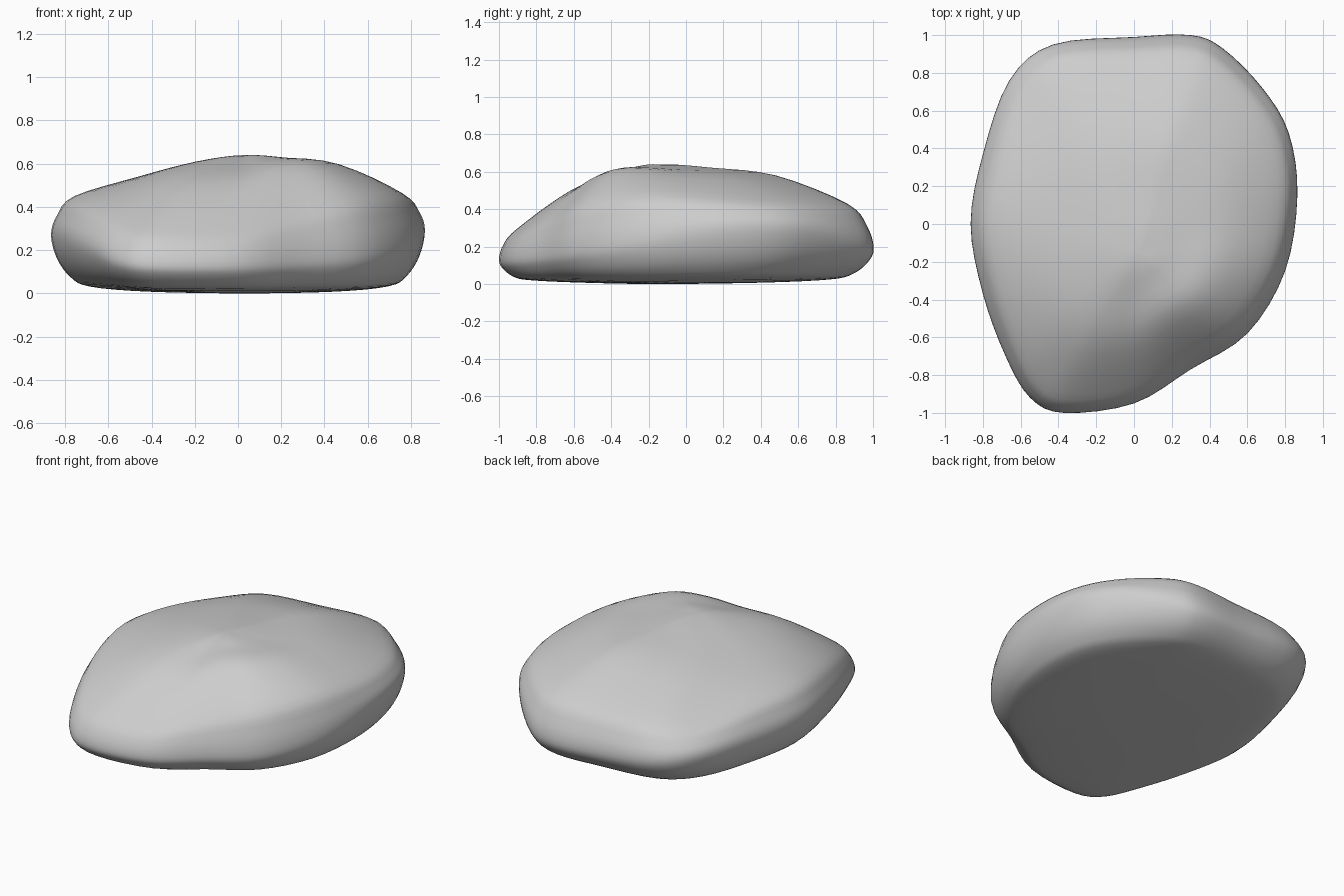
import bpy
import bmesh
from mathutils import Vector

default_cube = bpy.data.objects.get("Cube")
if default_cube:
    bpy.data.objects.remove(default_cube, do_unlink=True)

# Outline of the rock, clockwise seen from above:
# x, y, height of the widest point, height of the shoulder, height of the upper slope
OUTLINE = [
    (-.865, 0, .27, .45, .54), (-.80, .37, .26, .44, .54),
    (-.66, .76, .25, .40, .54), (-.43, .95, .22, .41, .55),
    (0, .99, .19, .42, .57), (.30, 1, .19, .43, .58),
    (.47, .93, .22, .44, .58), (.68, .72, .28, .45, .58),
    (.82, .48, .30, .45, .58), (.865, .15, .29, .46, .585),
    (.80, -.25, .23, .47, .60), (.60, -.58, .18, .44, .60),
    (.30, -.77, .15, .37, .57), (0, -.95, .13, .30, .51),
    (-.37, -1, .13, .30, .50), (-.55, -.92, .15, .32, .51),
    (-.68, -.70, .21, .38, .53), (-.80, -.37, .26, .43, .54),
]
CENTRE = Vector((.03, -.15, 0))
APEX_HEIGHT = .64
STEPS_AROUND, STEPS_UP = 4, 4


def spline(a, b, c, d, t):
    """Point between b and c on a smooth curve through all four."""
    return b + .5 * t * (c - a + t * (2 * a - 5 * b + 4 * c - d
                                      + t * (3 * (b - c) + d - a)))


def smooth_loop(points, steps):
    n = len(points)
    return [spline(points[i - 1], points[i], points[(i + 1) % n],
                   points[(i + 2) % n], k / steps)
            for i in range(n) for k in range(steps)]


def ring(scale, height):
    """Closed ring: the outline scaled to the centre at a height per point."""
    points = []
    for x, y, waist, shoulder, slope in OUTLINE:
        p = CENTRE + (Vector((x, y, 0)) - CENTRE) * scale
        p.z = height(waist, shoulder, slope)
        points.append(p)
    return smooth_loop(points, STEPS_AROUND)


# Control rings from the underside to the crown
rings = [
    ring(.5, lambda w, s, m: .008),
    ring(.8, lambda w, s, m: .01 + .08 * w),
    ring(.9, lambda w, s, m: .28 * w),
    ring(.97, lambda w, s, m: .6 * w),
    ring(1, lambda w, s, m: w),
    ring(.97, lambda w, s, m: w + .5 * (s - w)),
    ring(.88, lambda w, s, m: s),
    ring(.55, lambda w, s, m: m),
    ring(.25, lambda w, s, m: m + .7 * (APEX_HEIGHT - m)),
]
count = len(rings[0])
bottom = CENTRE.copy()
apex = CENTRE + Vector((0, 0, APEX_HEIGHT))

# Smooth each upright profile, carrying it over both poles to the far side
profiles = []
for i in range(count):
    far = (i + count // 2) % count
    path = [rings[0][far], bottom] + [r[i] for r in rings] + [apex, rings[-1][far]]
    profiles.append([spline(*path[j:j + 4], k / STEPS_UP)
                     for j in range(len(path) - 3) for k in range(STEPS_UP)][1:])

# Skin the profiles
bm = bmesh.new()
columns = [[bm.verts.new(p) for p in profile] for profile in profiles]
low, high = bm.verts.new(bottom), bm.verts.new(apex)
for i in range(count):
    a, b = columns[i - 1], columns[i]
    bm.faces.new((low, a[0], b[0]))
    bm.faces.new((high, b[-1], a[-1]))
    for j in range(len(a) - 1):
        bm.faces.new((a[j], a[j + 1], b[j + 1], b[j]))
bmesh.ops.recalc_face_normals(bm, faces=bm.faces)

# Stand it on the ground
lowest = min(v.co.z for v in bm.verts)
bmesh.ops.translate(bm, verts=bm.verts, vec=(0, 0, -lowest))
for face in bm.faces:
    face.smooth = True

mesh = bpy.data.meshes.new("rock")
bm.to_mesh(mesh)
bm.free()
rock = bpy.data.objects.new("rock", mesh)
bpy.context.collection.objects.link(rock)

# Plain stone colour
stone = bpy.data.materials.new("grey_stone")
stone.use_nodes = True
stone.diffuse_color = (.61, .61, .61, 1)
shader = next(n for n in stone.node_tree.nodes if n.type == "BSDF_PRINCIPLED")
shader.inputs["Base Color"].default_value = stone.diffuse_color
mesh.materials.append(stone)
